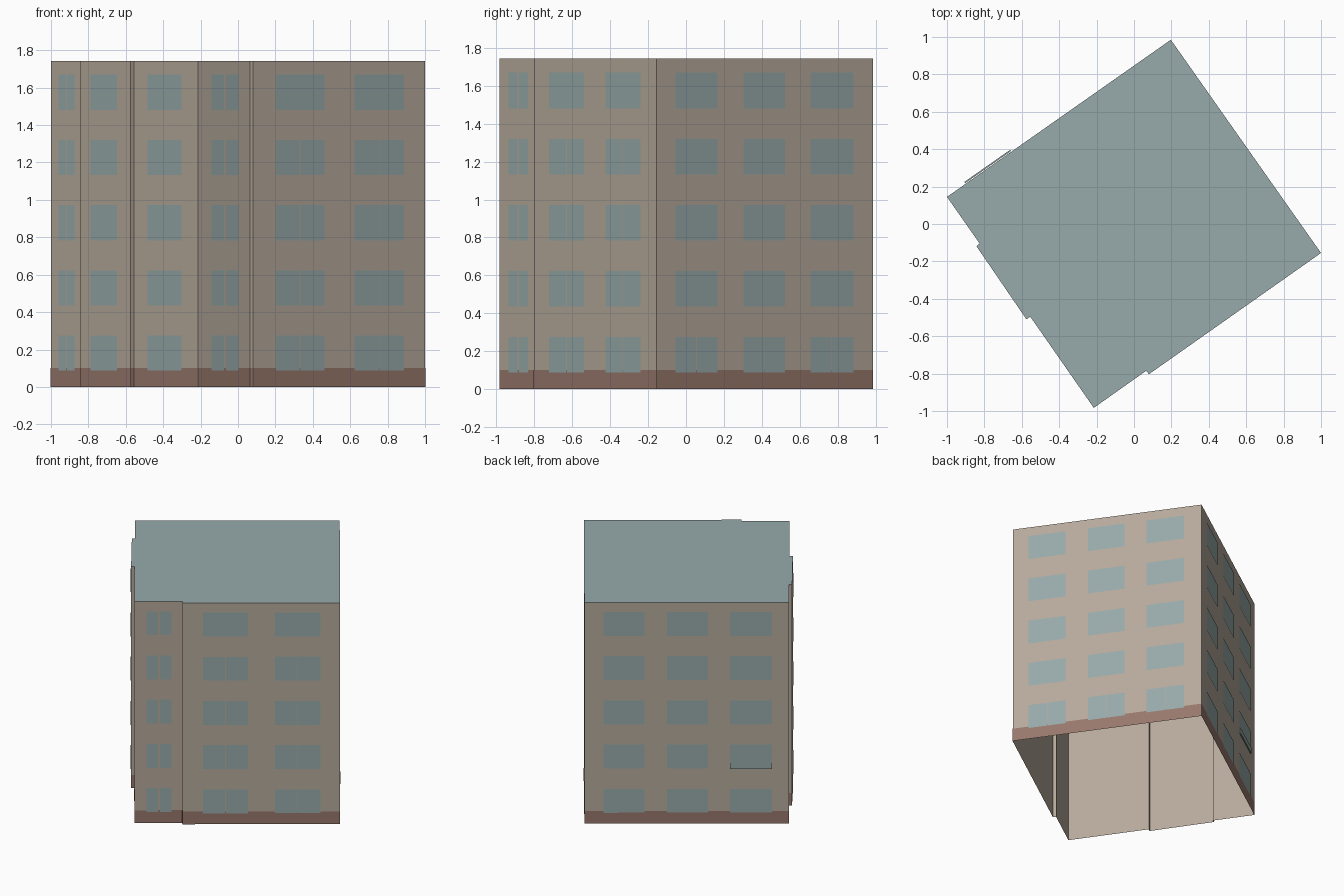
import bpy, bmesh
from mathutils import Vector

cube = bpy.data.objects.get("Cube")
if cube:
    bpy.data.objects.remove(cube)

HEIGHT, BASE = 1.743, 0.10
FLOORS, FLOOR_STEP, SILL, WINDOW_H = 5, 0.3485, 0.087, 0.188


def material(name, rgb):
    m = bpy.data.materials.new(name)
    m.use_nodes = True
    m.diffuse_color = (*rgb, 1)
    m.node_tree.nodes["Principled BSDF"].inputs["Base Color"].default_value = (*rgb, 1)
    return m


beige = material("beige wall", (0.465, 0.40, 0.325))
brown = material("brown base", (0.31, 0.185, 0.15))
glass = material("grey blue", (0.31, 0.40, 0.40))

# Building outline, anticlockwise from the left corner, with shallow steps
outline = [Vector(p) for p in (
    (-1, 0.145), (-0.825, -0.105), (-0.843, -0.118), (-0.575, -0.51),
    (-0.555, -0.495), (-0.215, -0.983), (0.065, -0.785), (0.08, -0.803),
    (1, -0.155), (0.197, 0.985))]
sides = list(zip(outline, outline[1:] + outline[:1]))


def finish(name, bm, *mats):
    mesh = bpy.data.meshes.new(name)
    bm.to_mesh(mesh)
    bm.free()
    for m in mats:
        mesh.materials.append(m)
    obj = bpy.data.objects.new(name, mesh)
    bpy.context.collection.objects.link(obj)
    return obj


def panel(bm, side, start, end, low, high, out):
    """Upright panel on one side, between two fractions of its length."""
    p, q = sides[side]
    d = q - p
    push = Vector((d.y, -d.x)).normalized() * out
    a, b = p + d * start + push, p + d * end + push
    return bm.faces.new([bm.verts.new((*v, z)) for v, z in
                         ((a, low), (b, low), (b, high), (a, high))])


# Wall shell, open underneath, with a flat roof
bm = bmesh.new()
for i in range(len(sides)):
    panel(bm, i, 0, 1, 0, HEIGHT, 0)
roof = bm.faces.new([bm.verts.new((*p, HEIGHT)) for p in outline])
roof.material_index = 1
bmesh.ops.remove_doubles(bm, verts=bm.verts, dist=0.0001)
finish("walls_and_roof", bm, beige, glass)

# Painted base band
bm = bmesh.new()
for i in range(len(sides)):
    panel(bm, i, 0, 1, 0, BASE, 0.002)
finish("base_band", bm, brown)

# Window columns: side, start, end, number of floors with a centre bar, bar width
columns = [
    (0, 0.25, 0.74, 5, 0.012), (2, 0.22, 0.74, 0, 0), (4, 0.22, 0.75, 0, 0),
    (5, 0.25, 0.77, 5, 0.014), (7, 0.13, 0.413, 4, 0.005), (7, 0.587, 0.875, 4, 0.005),
    (8, 0.085, 0.28, 1, 0.005), (8, 0.40, 0.592, 1, 0.005), (8, 0.709, 0.908, 1, 0.005),
    (9, 0.093, 0.293, 0, 0), (9, 0.405, 0.605, 0, 0), (9, 0.712, 0.917, 0, 0)]

bm = bmesh.new()
for side, start, end, barred, bar in columns:
    p, q = sides[side]
    half = bar / (q - p).length / 2
    middle = (start + end) / 2
    for floor in range(FLOORS):
        low = SILL + floor * FLOOR_STEP
        if floor < barred:
            spans = [(start, middle - half), (middle + half, end)]
        else:
            spans = [(start, end)]
        for a, b in spans:
            panel(bm, side, a, b, low, low + WINDOW_H, 0.004)
finish("windows", bm, glass)

# Low glass guard in front of one first-floor window
bm = bmesh.new()
low = SILL + FLOOR_STEP
guard = panel(bm, 9, 0.712, 0.917, low, low + 0.045, 0.004)
bm.normal_update()
push = guard.normal * 0.008
result = bmesh.ops.extrude_face_region(bm, geom=[guard])
moved = [v for v in result["geom"] if isinstance(v, bmesh.types.BMVert)]
bmesh.ops.translate(bm, verts=moved, vec=push)
finish("window_guard", bm, glass)
